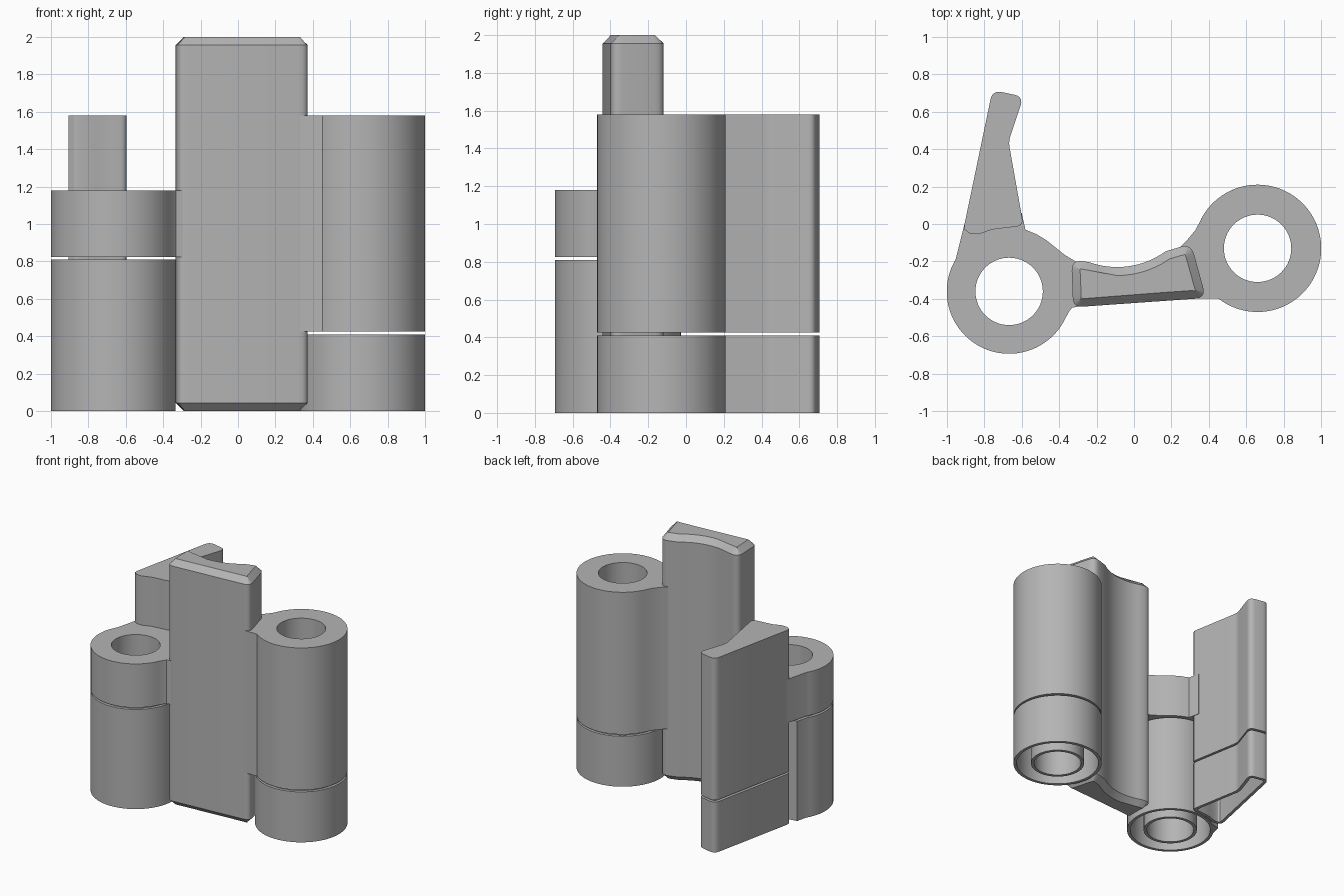
import bpy, bmesh
from math import radians, cos, sin
from mathutils import Vector

if "Cube" in bpy.data.objects:
    bpy.data.objects.remove(bpy.data.objects["Cube"])

grey = bpy.data.materials.new("plain_grey")
grey.use_nodes = True
grey.diffuse_color = (0.46, 0.46, 0.46, 1)
grey.node_tree.nodes["Principled BSDF"].inputs["Base Color"].default_value = (0.46, 0.46, 0.46, 1)

LEFT, RIGHT = Vector((-0.667, -0.36)), Vector((0.66, -0.13))
R_LEFT, R_RIGHT, BORE, WALL = 0.333, 0.34, 0.18, 0.025


def arc(centre, radius, start, end, steps=64):
    angles = [radians(start + (end - start) * i / steps) for i in range(steps + 1)]
    return [centre + radius * Vector((cos(a), sin(a))) for a in angles]


def circle(centre, radius):
    return arc(centre, radius, 0, 360)[:-1]


def rounded(corners, steps=5):
    """Closed outline from (x, y, corner radius) entries."""
    out = []
    for i, (x, y, r) in enumerate(corners):
        p = Vector((x, y))
        if r == 0:
            out.append(p)
            continue
        before = Vector(corners[i - 1][:2]) - p
        after = Vector(corners[(i + 1) % len(corners)][:2]) - p
        a, b = p + before.normalized() * r, p + after.normalized() * r
        for k in range(steps + 1):
            t = k / steps
            out.append(a * (1 - t) ** 2 + p * 2 * t * (1 - t) + b * t * t)
    return out


def inset(loop, d):
    """Move a counter-clockwise outline inwards."""
    out = []
    for i, p in enumerate(loop):
        u = (p - loop[i - 1]).normalized()
        v = (loop[(i + 1) % len(loop)] - p).normalized()
        n = Vector((-u.y - v.y, u.x + v.x)).normalized()
        out.append(p + n * d / max(0.5, n.dot(Vector((-u.y, u.x)))))
    return out


def finish(obj, angle=30):
    obj.data.materials.clear()
    obj.data.materials.append(grey)
    bpy.ops.object.select_all(action="DESELECT")
    obj.select_set(True)
    bpy.context.view_layer.objects.active = obj
    bpy.ops.object.shade_smooth_by_angle(angle=radians(angle))


def prism(name, loops, z0, z1):
    """Upright solid; nested loops alternate between solid and hole."""
    curve = bpy.data.curves.new(name, "CURVE")
    curve.dimensions, curve.fill_mode = "2D", "BOTH"
    curve.extrude = (z1 - z0) / 2
    for loop in loops:
        spline = curve.splines.new("POLY")
        spline.points.add(len(loop) - 1)
        for point, p in zip(spline.points, loop):
            point.co = (p.x, p.y, 0, 1)
        spline.use_cyclic_u = True
    helper = bpy.data.objects.new(name + "_curve", curve)
    bpy.context.collection.objects.link(helper)
    bpy.context.view_layer.update()
    graph = bpy.context.evaluated_depsgraph_get()
    mesh = bpy.data.meshes.new_from_object(helper.evaluated_get(graph))
    bpy.data.objects.remove(helper)
    bm = bmesh.new()
    bm.from_mesh(mesh)
    bmesh.ops.remove_doubles(bm, verts=bm.verts, dist=0.0005)
    bmesh.ops.translate(bm, verts=bm.verts, vec=(0, 0, (z0 + z1) / 2))
    bmesh.ops.recalc_face_normals(bm, faces=bm.faces)
    bm.to_mesh(mesh)
    bm.free()
    obj = bpy.data.objects.new(name, mesh)
    bpy.context.collection.objects.link(obj)
    finish(obj)


def chamfered_plate(name, outline, height, rise, run):
    """Upright plate whose ends taper in."""
    inner = inset(outline, run)
    levels = [(inner, 0), (outline, rise), (outline, height - rise), (inner, height)]
    bm = bmesh.new()
    rings = [[bm.verts.new((p.x, p.y, z)) for p in loop] for loop, z in levels]
    n = len(outline)
    for low, high in zip(rings, rings[1:]):
        for i in range(n):
            j = (i + 1) % n
            bm.faces.new((low[i], low[j], high[j], high[i]))
    bm.faces.new(rings[0][::-1])
    bm.faces.new(rings[-1])
    mesh = bpy.data.meshes.new(name)
    bm.to_mesh(mesh)
    bm.free()
    obj = bpy.data.objects.new(name, mesh)
    bpy.context.collection.objects.link(obj)
    finish(obj)


# Central plate with a hollow back
hollow = [(p.x, p.y, 0) for p in arc(Vector((-0.09, 0.21)), 0.44, 306, 250, 16)]
plate = rounded([(-0.325, -0.445, 0.05), (0.385, -0.395, 0.06), (0.305, -0.105, 0.06)]
                + hollow + [(-0.335, -0.19, 0.06)])
chamfered_plate("central_plate", plate, 2.0, 0.045, 0.045)

# Right hinge arm: long barrel with its web
right_arm = arc(RIGHT, R_RIGHT, 232, 510) + [
    Vector(p) for p in ((0.33, -0.03), (0.28, -0.09), (0.23, -0.14), (0.25, -0.3), (0.3, -0.398))]
prism("right_hinge_arm", [right_arm, circle(RIGHT, BORE)], 0.425, 1.58)

# Left hinge arm: short barrel with webs to the plate and the fin
left_arm = arc(LEFT, R_LEFT, 149, 335) + [
    Vector(p) for p in ((-0.345, -0.465), (-0.33, -0.447), (-0.27, -0.436), (-0.27, -0.23),
                        (-0.32, -0.195), (-0.37, -0.165), (-0.42, -0.125), (-0.47, -0.085),
                        (-0.52, -0.055), (-0.58, -0.03), (-0.6, 0.06), (-0.89, 0.06))]
prism("left_hinge_arm", [left_arm, circle(LEFT, BORE)], 0.825, 1.18)

# Tall fin behind the left barrel
fin = rounded([(-0.755, 0.715, 0.05), (-0.92, 0.0, 0.0), (-0.905, -0.03, 0.0), (-0.875, -0.052, 0.0),
               (-0.83, -0.055, 0.0), (-0.76, -0.03, 0.0), (-0.68, -0.02, 0.0), (-0.59, -0.01, 0.04),
               (-0.67, 0.44, 0.03), (-0.59, 0.68, 0.05)])
fin = [Vector((max(p.x, -0.905), p.y)) for p in fin]
prism("fin", [fin], 0.425, 1.58)

# Thin hollow bases under the arms and the fin
prism("fin_base", [fin, inset(fin, WALL)], 0, 0.41)
prism("right_base", [circle(RIGHT, R_RIGHT), circle(RIGHT, R_RIGHT - WALL),
                     circle(RIGHT, BORE + WALL), circle(RIGHT, BORE)], 0, 0.41)
nub = [Vector((-0.93, -0.1)), Vector((-0.85, -0.085))]
left_base = arc(LEFT, R_LEFT, 149, 480) + nub[::-1]
prism("left_base", [left_base, circle(LEFT, R_LEFT - WALL),
                    circle(LEFT, BORE + WALL), circle(LEFT, BORE)], 0, 0.81)
